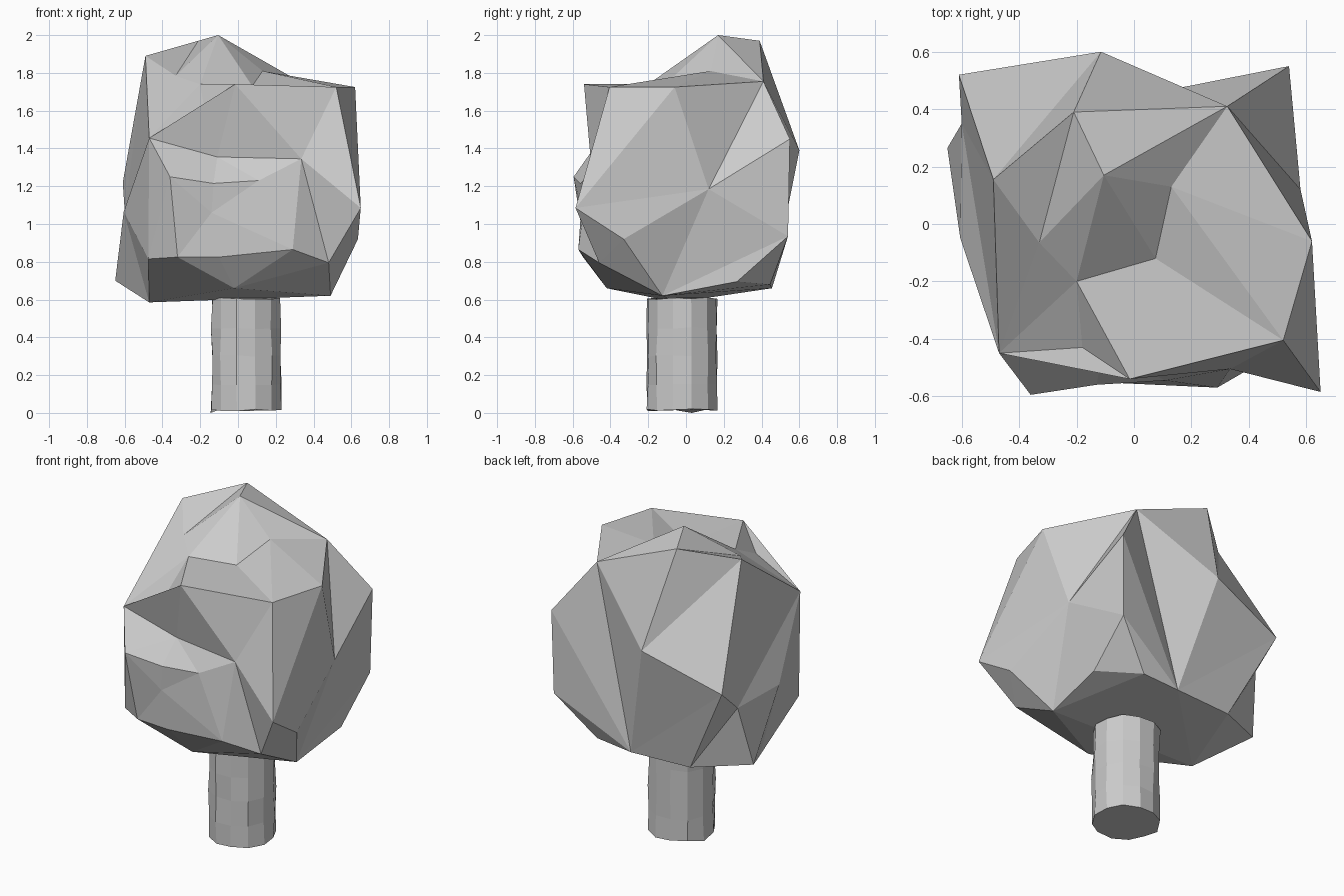
import bpy, bmesh, math, random
from mathutils import Vector

if "Cube" in bpy.data.objects:
    bpy.data.objects.remove(bpy.data.objects["Cube"])

random.seed(4)
grey = bpy.data.materials.new("plain_grey")
grey.diffuse_color = (0.6, 0.6, 0.6, 1)
grey.use_nodes = True
grey.node_tree.nodes["Principled BSDF"].inputs["Base Color"].default_value = grey.diffuse_color


def add_object(name, bm):
    bmesh.ops.recalc_face_normals(bm, faces=bm.faces)
    mesh = bpy.data.meshes.new(name)
    bm.to_mesh(mesh)
    bm.free()
    mesh.materials.append(grey)
    obj = bpy.data.objects.new(name, mesh)
    bpy.context.collection.objects.link(obj)
    return obj


def arcs_cross(p, q, r, s):
    """True when the arcs pq and rs cross on the unit sphere."""
    n, m = p.cross(q), r.cross(s)
    return (r.dot(n) * s.dot(n) < -1e-9 and p.dot(m) * q.dot(m) < -1e-9
            and (p + q).dot(r + s) > 0)


def force_crease(bm, a, b, locked):
    """Turn triangle edges until corners a and b share a crease."""
    for _ in range(80):
        if bm.edges.get((a, b)):
            break
        options = []
        for e in bm.edges:
            p, q = e.verts
            if frozenset((p, q)) in locked or not arcs_cross(a.co, b.co, p.co, q.co):
                continue
            c, d = [v for f in e.link_faces for v in f.verts if v not in e.verts]
            if arcs_cross(c.co, d.co, p.co, q.co) and not bm.edges.get((c, d)):
                options.append(e)
        if not options:
            break
        bmesh.utils.edge_rotate(random.choice(options), True)
    locked.add(frozenset((a, b)))


# Foliage: corner points of a faceted crown, wrapped as a skin around its centre
corners = [
    # crown top, 0-7
    (-.105, .17, 2), (-.21, .39, 1.97), (-.49, .155, 1.89), (-.33, -.065, 1.785),
    (.13, .13, 1.81), (.325, .41, 1.755), (.075, -.12, 1.73), (-.2, -.2, 1.74),
    # shoulders, 8-14
    (-.015, -.54, 1.74), (.52, -.405, 1.725), (.62, -.06, 1.725),
    (-.47, -.45, 1.455), (-.18, -.43, 1.62), (.54, .55, 1.45), (-.115, .6, 1.39),
    # front hollow and ledge, 15-20
    (-.11, -.445, 1.355), (.335, -.505, 1.345), (-.36, -.595, 1.25),
    (-.13, -.56, 1.215), (.11, -.545, 1.23), (-.14, -.55, 1.06),
    # waist, 21-25
    (.65, -.585, 1.085), (.58, .12, 1.185), (-.61, .52, 1.22),
    (-.6, .35, 1.07), (-.605, -.05, 1.065),
    # lower rim, 26-32
    (.29, -.57, .865), (.48, -.46, .795), (.635, -.33, .92), (.53, .54, .935),
    (-.475, -.43, .815), (-.32, -.53, .825), (-.65, .265, .7),
    # underside, 33-40
    (-.02, -.42, .66), (.49, -.125, .62), (.52, .27, .695), (.06, .455, .66),
    (-.33, .43, .66), (-.47, -.05, .585), (.3, .445, .68), (-.1, -.545, .825),
]
# Creases that run across the crown: corner -> neighbours
creases = {
    0: (3, 4, 5, 7), 1: (2, 3, 5, 14), 2: (3, 11, 14, 23, 24), 3: (7, 11),
    4: (9, 10), 5: (10, 14, 22, 36), 6: (8, 9), 7: (8, 12), 10: (21, 22),
    11: (15, 17, 24, 25, 30), 8: (15, 16), 9: (16, 21), 13: (22, 36, 29),
    14: (23, 36), 15: (16, 18, 19, 17), 16: (19, 21, 26, 27), 17: (20, 30, 31),
    20: (18, 19, 26, 31, 40), 21: (27, 28, 22), 22: (28, 29, 34), 23: (36, 37),
    24: (37, 32, 25), 25: (30, 38, 32), 29: (34, 36, 39), 30: (31, 38),
    33: (30, 31, 40, 26, 27, 34, 38), 38: (34, 36, 37),
}
centre = Vector((0, 0, 1.2))
bm = bmesh.new()
verts = [bm.verts.new((Vector(c) - centre).normalized()) for c in corners]
bmesh.ops.convex_hull(bm, input=verts)
locked = set()
for a, ends in creases.items():
    for b in ends:
        force_crease(bm, verts[a], verts[b], locked)
for v, c in zip(verts, corners):
    v.co = c
add_object("foliage", bm)

# Trunk: slightly uneven stacked rings
sides = 12
bm = bmesh.new()
rings = []
for z in (0.015, 0.15, 0.3, 0.45, 0.605):
    ring = []
    for i in range(sides):
        a = math.tau * (i + 0.5) / sides
        r = 0.19 + random.uniform(-0.007, 0.006)
        ring.append(bm.verts.new((0.043 + r * math.cos(a), -0.02 + r * math.sin(a),
                                  z + random.uniform(-0.006, 0.006))))
    rings.append(ring)
for low, high in zip(rings, rings[1:]):
    for i in range(sides):
        j = (i + 1) % sides
        bm.faces.new((low[i], low[j], high[j], high[i]))
min(rings[0], key=lambda v: v.co.z).co.z = 0
bm.faces.new(rings[0][::-1])
bm.faces.new(rings[-1])
add_object("trunk", bm)
